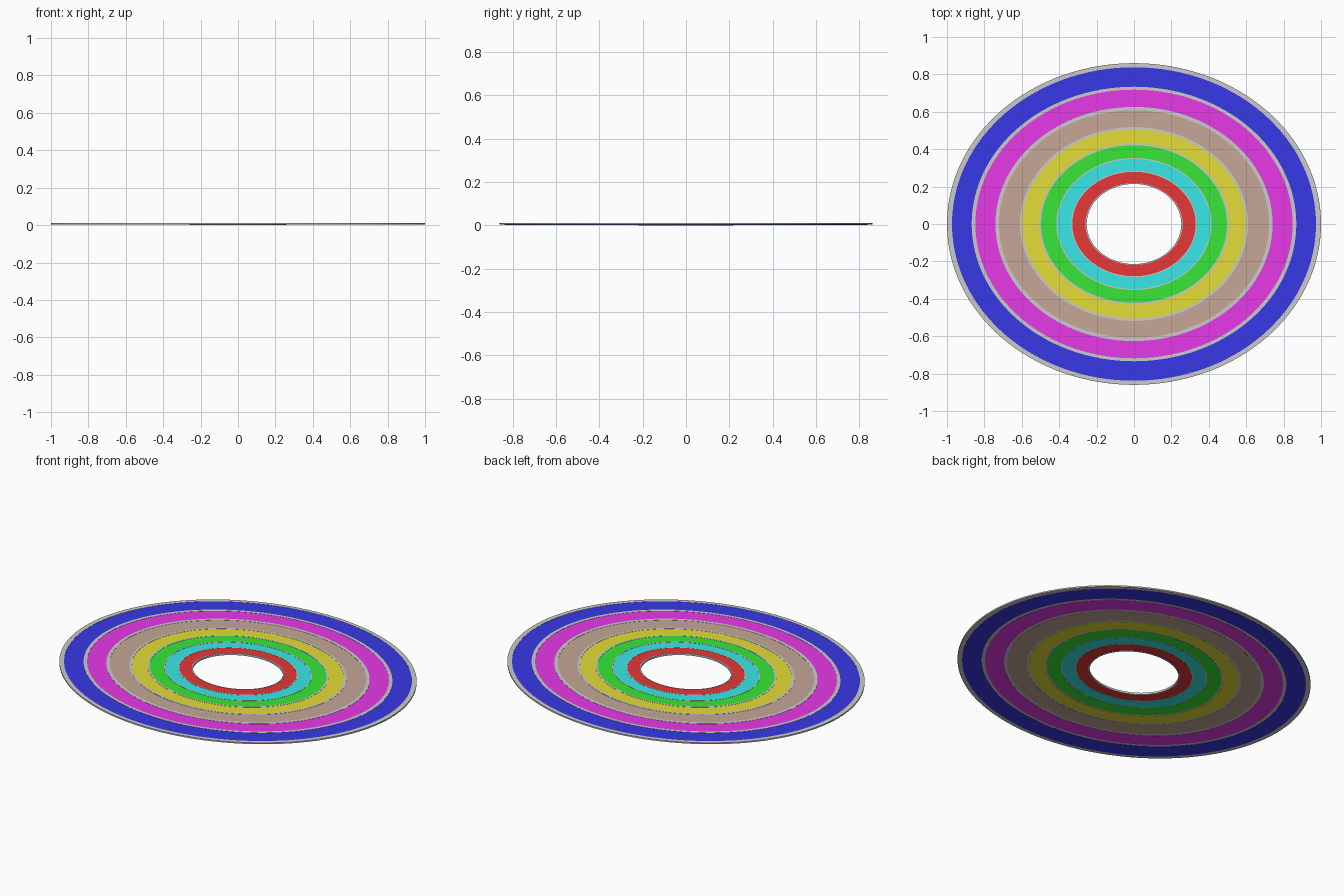
import bpy
from math import sin, cos, pi

if "Cube" in bpy.data.objects:
    bpy.data.objects.remove(bpy.data.objects["Cube"])

SEG = 128


def material(name, rgb):
    m = bpy.data.materials.new(name)
    m.diffuse_color = (*rgb, 1)
    m.use_nodes = True
    m.node_tree.nodes["Principled BSDF"].inputs["Base Color"].default_value = m.diffuse_color
    return m


def band(name, outer, inner, z0, z1, mat=None):
    """Flat elliptical ring with a thin rectangular section."""
    section = [(outer, z0), (outer, z1), (inner, z1), (inner, z0)]
    verts = [(r[0] * cos(2 * pi * i / SEG), r[1] * sin(2 * pi * i / SEG), z)
             for i in range(SEG) for r, z in section]
    faces = []
    for i in range(SEG):
        a, b = 4 * i, 4 * ((i + 1) % SEG)
        for k in range(4):
            n = (k + 1) % 4
            faces.append((a + k, b + k, b + n, a + n))
    me = bpy.data.meshes.new(name)
    me.from_pydata(verts, [], faces)
    ob = bpy.data.objects.new(name, me)
    bpy.context.collection.objects.link(ob)
    if mat:
        me.materials.append(mat)
    return ob


# colour, outer radii (x, y), inner radii (x, y)
BANDS = [
    ("blue", (0.04, 0.04, 0.8), (0.973, 0.838), (0.868, 0.734)),
    ("magenta", (0.8, 0.04, 0.8), (0.848, 0.718), (0.741, 0.626)),
    ("brown", (0.57, 0.38, 0.31), (0.722, 0.608), (0.61, 0.518)),
    ("yellow", (0.78, 0.72, 0.04), (0.597, 0.506), (0.508, 0.43)),
    ("green", (0.04, 0.8, 0.04), (0.497, 0.421), (0.415, 0.353)),
    ("cyan", (0.04, 0.8, 0.8), (0.41, 0.347), (0.335, 0.284)),
    ("red", (0.8, 0.04, 0.04), (0.33, 0.279), (0.26, 0.219)),
]

# coloured bands, each edged on the outside by a grey separator
edge = (1.0, 0.86)
for name, rgb, outer, inner in BANDS:
    band(name + "_separator", edge, outer, 0.003, 0.011)
    band(name + "_band", outer, inner, 0.002, 0.010, material(name, rgb))
    edge = inner

# grey rim around the central opening
band("opening_rim", edge, (0.253, 0.214), 0.0, 0.011)
